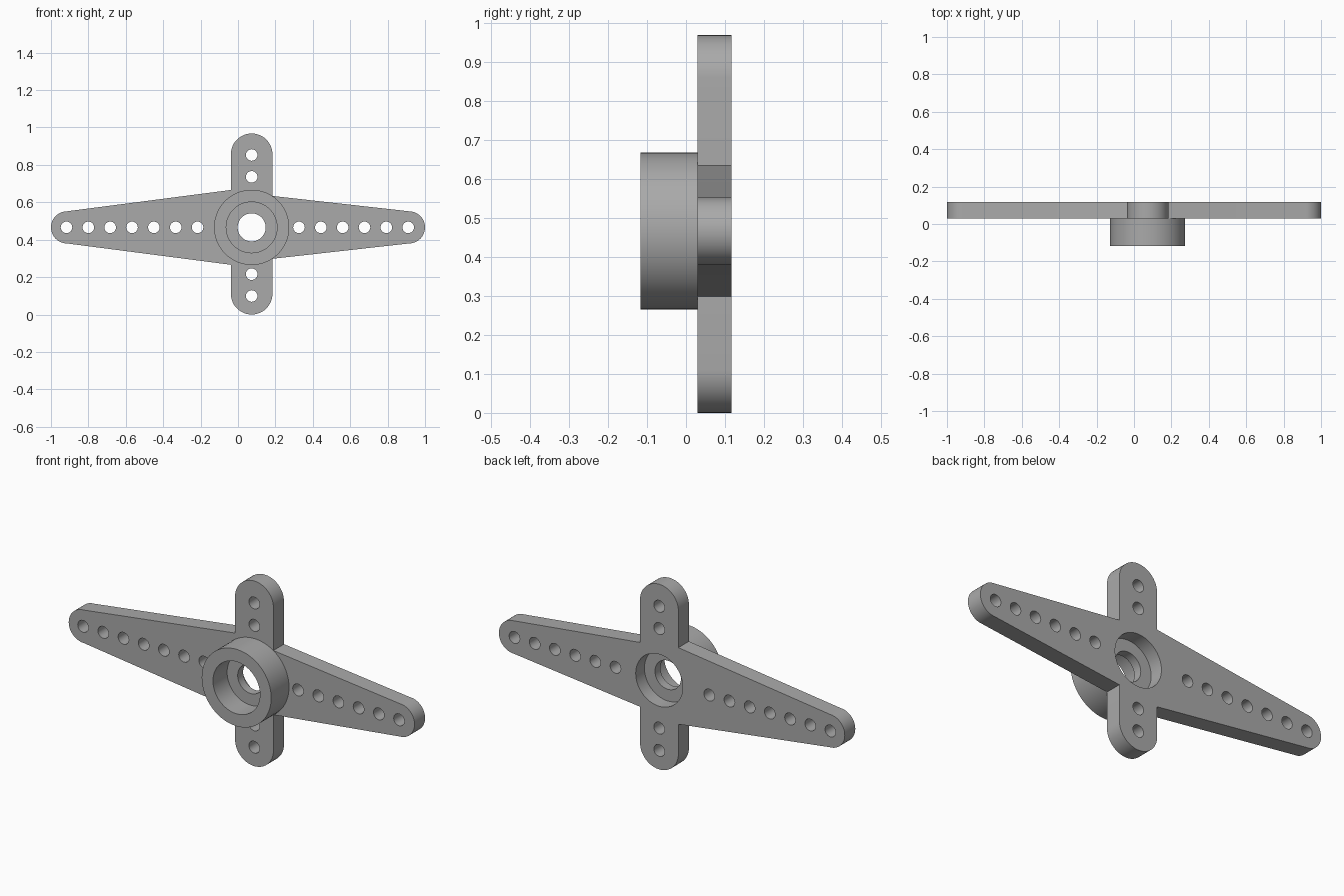
import bpy
from math import sin, cos, pi, radians
from mathutils import Matrix

if "Cube" in bpy.data.objects:
    bpy.data.objects.remove(bpy.data.objects["Cube"])

CX, CZ = 0.073, 0.466             # hub axis
FRONT, SEAT, BACK = -0.117, 0.03, 0.117

grey = bpy.data.materials.new("grey plastic")
grey.use_nodes = True
grey.diffuse_color = (0.4, 0.4, 0.4, 1)
grey.node_tree.nodes["Principled BSDF"].inputs["Base Color"].default_value = (0.4, 0.4, 0.4, 1)


def arc(x, z, r, start, end, steps=24):
    angles = [radians(start + (end - start) * i / steps) for i in range(steps + 1)]
    return [(x + r * cos(a), z + r * sin(a)) for a in angles]


def circle(x, z, r, steps=32):
    return arc(x, z, r, 0, 360, steps)[:-1]


def slab(name, loops, y0, y1):
    """Extrude an outline with holes from y0 to y1."""
    curve = bpy.data.curves.new(name, "CURVE")
    curve.dimensions = "2D"
    curve.fill_mode = "BOTH"
    curve.extrude = (y1 - y0) / 2
    for loop in loops:
        spline = curve.splines.new("POLY")
        spline.points.add(len(loop) - 1)
        for point, (x, z) in zip(spline.points, loop):
            point.co = (x, z, 0, 1)
        spline.use_cyclic_u = True
    obj = bpy.data.objects.new(name, curve)
    bpy.context.collection.objects.link(obj)
    bpy.ops.object.select_all(action="DESELECT")
    obj.select_set(True)
    bpy.context.view_layer.objects.active = obj
    bpy.ops.object.convert(target="MESH")
    obj = bpy.context.object
    obj.name = name
    obj.data.transform(Matrix.Translation((0, (y0 + y1) / 2, 0)) @ Matrix.Rotation(pi / 2, 4, "X"))
    obj.data.materials.clear()
    obj.data.materials.append(grey)
    bpy.ops.object.shade_smooth_by_angle(angle=radians(25))
    return obj


# Cross-shaped arm outline, counterclockwise from the right tip
HALF, TIP, END = 0.111, 0.086, 0.914
left, right = CX - HALF, CX + HALF
ROOT_L, ROOT_R = 0.2, 0.168
outline = (arc(END, CZ, TIP, -90, 90)
           + [(right, CZ + ROOT_R)]
           + arc(CX, 0.968 - HALF, HALF, 0, 180)
           + [(left, CZ + ROOT_L)]
           + arc(-END, CZ, TIP, 90, 270)
           + [(left, CZ - ROOT_L)]
           + arc(CX, HALF, HALF, 180, 360)
           + [(right, CZ - ROOT_R)])

# Rows of linkage holes
PITCH, HOLE, BORE = 0.1168, 0.031, 0.136
spots = [(-0.917 + PITCH * i, CZ) for i in range(7)]
spots += [(0.326 + PITCH * i, CZ) for i in range(6)]
spots += [(CX, z + PITCH * i) for z in (0.099, 0.736) for i in range(2)]
holes = [circle(x, z, HOLE, 24) for x, z in spots]

bore = circle(CX, CZ, BORE, 64)
slab("arm_plate", [outline, bore] + holes, SEAT, BACK)

# Hub collar with a thin web carrying the screw hole
slab("hub_collar", [circle(CX, CZ, 0.201, 64), bore], FRONT, SEAT)
slab("hub_web", [bore, circle(CX, CZ, 0.075, 48)], 0.0, 0.045)
